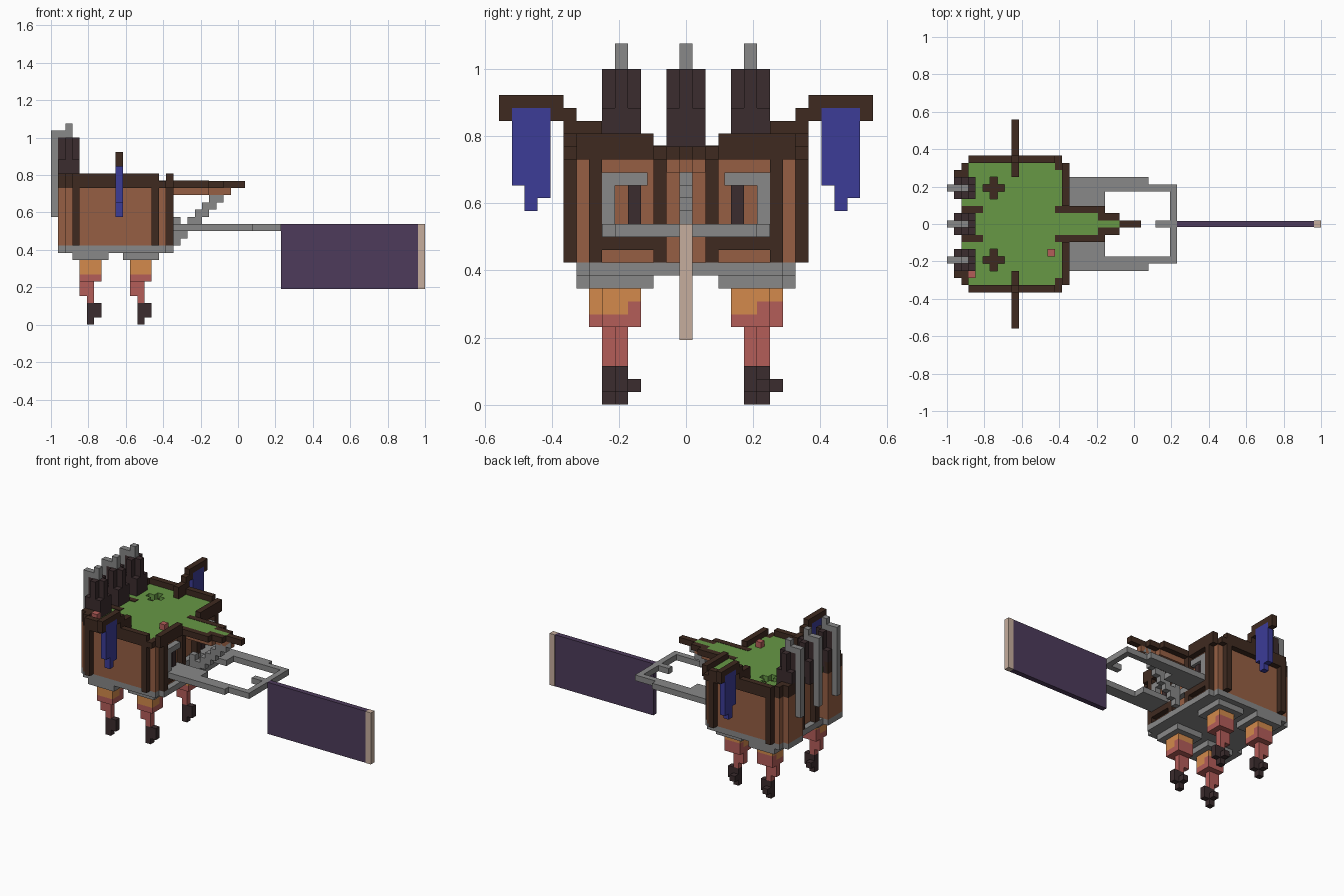
import bpy
import bmesh
from mathutils import Matrix, Vector

default_cube = bpy.data.objects.get("Cube")
if default_cube:
    bpy.data.objects.remove(default_cube, do_unlink=True)

# The whole model sits on a block grid; x starts at the rear end
UNIT = 2 / 52
BASE, PANEL, FLOOR, TURF, RAIL = 10, 11, 19, 20, 21
PLATE = (13, 14)


def material(name, hex_colour):
    channels = [int(hex_colour[i:i + 2], 16) / 255 for i in (0, 2, 4)]
    linear = [c / 12.92 if c < 0.04 else ((c + 0.055) / 1.055) ** 2.4 for c in channels]
    mat = bpy.data.materials.new(name)
    mat.use_nodes = True
    colour = (*linear, 1)
    mat.diffuse_color = colour
    mat.node_tree.nodes["Principled BSDF"].inputs["Base Color"].default_value = colour
    return mat


timber = material("dark timber", "3f2a20")
clay = material("clay wall", "965f44")
stone = material("grey stone", "888888")
soot = material("soot", "3b2c2e")
blue = material("blue cloth", "3c3c97")
purple = material("purple cloth", "4d3b5b")
tan = material("pale tan", "c6ae9d")
red = material("brick red", "b45d59")
ochre = material("ochre", "d38a4c")
green = material("grass green", "679845")


def block(name, mat, x, y, z, mirror=False, shifts=((0, 0),)):
    """Box from grid ranges, optionally mirrored in y and repeated by (x, y) shifts."""
    spans = [y, (-y[1], -y[0])] if mirror else [y]
    bm = bmesh.new()
    for span in spans:
        for dx, dy in shifts:
            low = Vector((x[0] + dx, span[0] + dy, z[0]))
            high = Vector((x[1] + dx, span[1] + dy, z[1]))
            centre = (low + high) / 2 * UNIT - Vector((1, 0, 0))
            size = (high - low) * UNIT
            matrix = Matrix.Translation(centre) @ Matrix.Diagonal((*size, 1))
            bmesh.ops.create_cube(bm, size=1, matrix=matrix)
    mesh = bpy.data.meshes.new(name)
    bm.to_mesh(mesh)
    bm.free()
    mesh.materials.append(mat)
    obj = bpy.data.objects.new(name, mesh)
    bpy.context.collection.objects.link(obj)
    return obj


def row(j):
    return (j - 0.5, j + 0.5)


def wide(half):
    return (-half, half)


# Stone base and cabin walls
wall = (PANEL, FLOOR)
block("base_plate", stone, x=(2, 16), y=wide(8.5), z=(BASE, PANEL))
block("base_plate_front", stone, x=(16, 17), y=wide(7.5), z=(BASE, PANEL))
block("base_plate_rear", stone, x=(1, 2), y=(3.5, 7.5), z=(BASE, PANEL), mirror=True)
block("cabin_side_walls", clay, x=(3, 16), y=(7.5, 8.5), z=wall, mirror=True)
block("cabin_front_wall", clay, x=(15, 16), y=wide(7.5), z=wall)
block("cabin_rear_centre_wall", clay, x=(3, 4), y=wide(3.5), z=wall)
block("cabin_rear_side_walls", clay, x=(1, 3), y=(3.5, 7.5), z=wall, mirror=True)
block("cabin_rear_corners", clay, x=(2, 3), y=row(8), z=wall, mirror=True)

# Timber posts
for name, x, j in (("rear_side", 3, 9), ("front_side", 14, 9), ("front_corner", 16, 7),
                   ("front_centre", 16, 2), ("rear_centre", 2, 2)):
    block(name + "_posts", timber, x=(x, x + 1), y=row(j), z=wall, mirror=True)
block("front_sill", timber, x=(16, 17), y=(2.5, 6.5), z=(12, 13), mirror=True)

# Timber rail around the roof
rail = (FLOOR, RAIL)
low_rail = (FLOOR, TURF)
block("side_rails", timber, x=(3, 15), y=row(9), z=rail, mirror=True)
block("front_corner_rails", timber, x=(15, 16), y=(7.5, 9.5), z=low_rail, mirror=True)
block("front_rails", timber, x=(16, 17), y=(2.5, 8.5), z=rail, mirror=True)
block("rear_corner_rails", timber, x=(2, 3), y=(6.5, 8.5), z=rail, mirror=True)
block("rear_rails", timber, x=(1, 2), y=(3.5, 7.5), z=rail, mirror=True)
block("rear_centre_rail", timber, x=(2, 3), y=wide(1.5), z=low_rail)
block("rear_rail_ends", timber, x=(2, 5), y=row(2), z=(FLOOR, TURF + 0.1), mirror=True)

# Grass roof, laid in strips around two sunken crosses, over timber boards
turf = (FLOOR, TURF)
block("roof_boards", timber, x=(4, 15), y=wide(7.5), z=(FLOOR - 1, FLOOR))
block("grass_rear_edge", green, x=(2, 3), y=(2.5, 6.5), z=turf, mirror=True)
block("grass_rear", green, x=(3, 5), y=wide(8.5), z=turf)
for x, arm in ((5, 0.5), (6, 1.5), (7, 0.5)):
    strip = (x, x + 1)
    block("grass_strip_centre", green, x=strip, y=wide(5 - arm), z=turf)
    block("grass_strip_sides", green, x=strip, y=(5 + arm, 8.5), z=turf, mirror=True)
block("grass_front", green, x=(8, 15), y=wide(8.5), z=turf)
block("grass_front_edge", green, x=(15, 16), y=wide(7.5), z=turf)
block("red_block_front", red, x=(14, 15), y=row(-4), z=(TURF, RAIL))
block("red_block_rear", red, x=(3, 4), y=row(-7), z=(TURF, RAIL))

# Pointed deck reaching forward
under = (FLOOR - 1, FLOOR)
block("deck_rims", timber, x=(15, 22), y=row(2), z=(FLOOR, TURF + 0.05), mirror=True)
block("deck_rim_tips", timber, x=(21, 24), y=row(1), z=turf, mirror=True)
block("deck_point", timber, x=(24, 27), y=row(0), z=turf)
block("deck_grass", green, x=(16, 21), y=wide(1.5), z=turf)
block("deck_grass_tip", green, x=(21, 24), y=row(0), z=turf)
block("deck_underside", clay, x=(16, 22), y=wide(1.5), z=under)
block("deck_underside_tip", clay, x=(22, 25), y=row(0), z=under)

# Stepped strut under the deck
block("strut_foot", stone, x=(17, 18), y=row(0), z=(PANEL, 15))
for step in range(7):
    low = PANEL + 1 + step
    block("strut_step", stone, x=(18 + step, 19 + step), y=row(0), z=(low, min(low + 2, FLOOR)))

# Front windows
block("window_jambs", stone, x=(16, 17), y=row(6), z=(14, 18), mirror=True)
block("window_lintels", stone, x=(16, 17), y=(3, 5.5), z=(17, 18), mirror=True)
block("window_doors", soot, x=(16, 16.5), y=row(4), z=(14, 17), mirror=True)

# Stone towing frame
block("frame_plates", stone, x=(17, 22), y=(2.5, 6.5), z=PLATE, mirror=True)
block("frame_root", stone, x=(16, 17), y=wide(6.5), z=PLATE)
block("frame_wide_rails", stone, x=(22, 28), y=(4.5, 6.5), z=PLATE, mirror=True)
block("frame_rails", stone, x=(28, 32), y=row(5), z=PLATE, mirror=True)
block("frame_end", stone, x=(31, 32), y=wide(4.5), z=PLATE)
block("frame_peg", stone, x=(29, 31), y=row(0), z=PLATE)

# Long flag panel
block("flag_panel", purple, x=(32, 51), y=wide(0.45), z=(5, 14))
block("flag_edge", tan, x=(51, 52), y=row(0), z=(5, 14))

# Three chimneys with stepped tops and bent pipes
stacks = [(0, j) for j in (-5, 0, 5)]
block("chimney_body", soot, x=(1, 4), y=wide(1.5), z=(FLOOR, 23), shifts=stacks)
block("chimney_long", soot, x=(1, 4), y=row(0), z=(23, 26), shifts=stacks)
block("chimney_cross", soot, x=(2, 3), y=wide(1.5), z=(23, 26), shifts=stacks)
block("pipe_riser", stone, x=(0, 1), y=row(0), z=(15, 27), shifts=stacks)
block("pipe_bend", stone, x=(1, 3), y=row(0), z=(26, 27), shifts=stacks)
block("pipe_tip", stone, x=(2, 3), y=row(0), z=(27, 28), shifts=stacks)

# Side arms with hanging banners
beam = (9, 10)
block("arm_root", timber, x=beam, y=(6.5, 8.5), z=(TURF, RAIL + 1), mirror=True)
block("arm_knee", timber, x=beam, y=row(9), z=(RAIL, RAIL + 2), mirror=True)
block("arm_inner", timber, x=beam, y=row(10), z=(22, 24), mirror=True)
block("arm_outer", timber, x=beam, y=row(14), z=(22, 24), mirror=True)
block("arm_top", timber, x=beam, y=(10.5, 13.5), z=(23, 24), mirror=True)
sides = ((0, -12), (0, 12))
block("banner", blue, x=beam, y=wide(1.5), z=(17, 23), shifts=sides)
block("banner_hem", blue, x=beam, y=(-0.5, 1.5), z=(16, 17), shifts=sides)
block("banner_tip", blue, x=beam, y=row(0), z=(15, 16), shifts=sides)

# Four legs; the rear pair stands one block wider on each side
legs = [(0, -6), (0, 6), (7, -5), (7, 5)]
block("leg_pad", stone, x=(3, 8), y=wide(2.5), z=(9, BASE), shifts=legs)
block("thigh_top", ochre, x=(4, 7), y=wide(1.5), z=(8, 9), shifts=legs)
block("thigh_lower", ochre, x=(4, 7), y=(-1.5, 0.5), z=(7, 8), shifts=legs)
block("thigh_patch", red, x=(4, 7), y=row(1), z=(7, 8), shifts=legs)
block("knee", red, x=(4, 7), y=wide(1.5), z=(6, 7), shifts=legs)
block("shin", red, x=(4, 6), y=row(0), z=(4, 6), shifts=legs)
block("ankle", red, x=(5, 6), y=row(0), z=(3, 4), shifts=legs)
block("boot", soot, x=(5, 7), y=row(0), z=(1, 3), shifts=legs)
block("boot_heel", soot, x=(5, 6), y=row(0), z=(0, 1), shifts=legs)
block("boot_toe", soot, x=(5, 6), y=row(1), z=(1, 2), shifts=legs)
